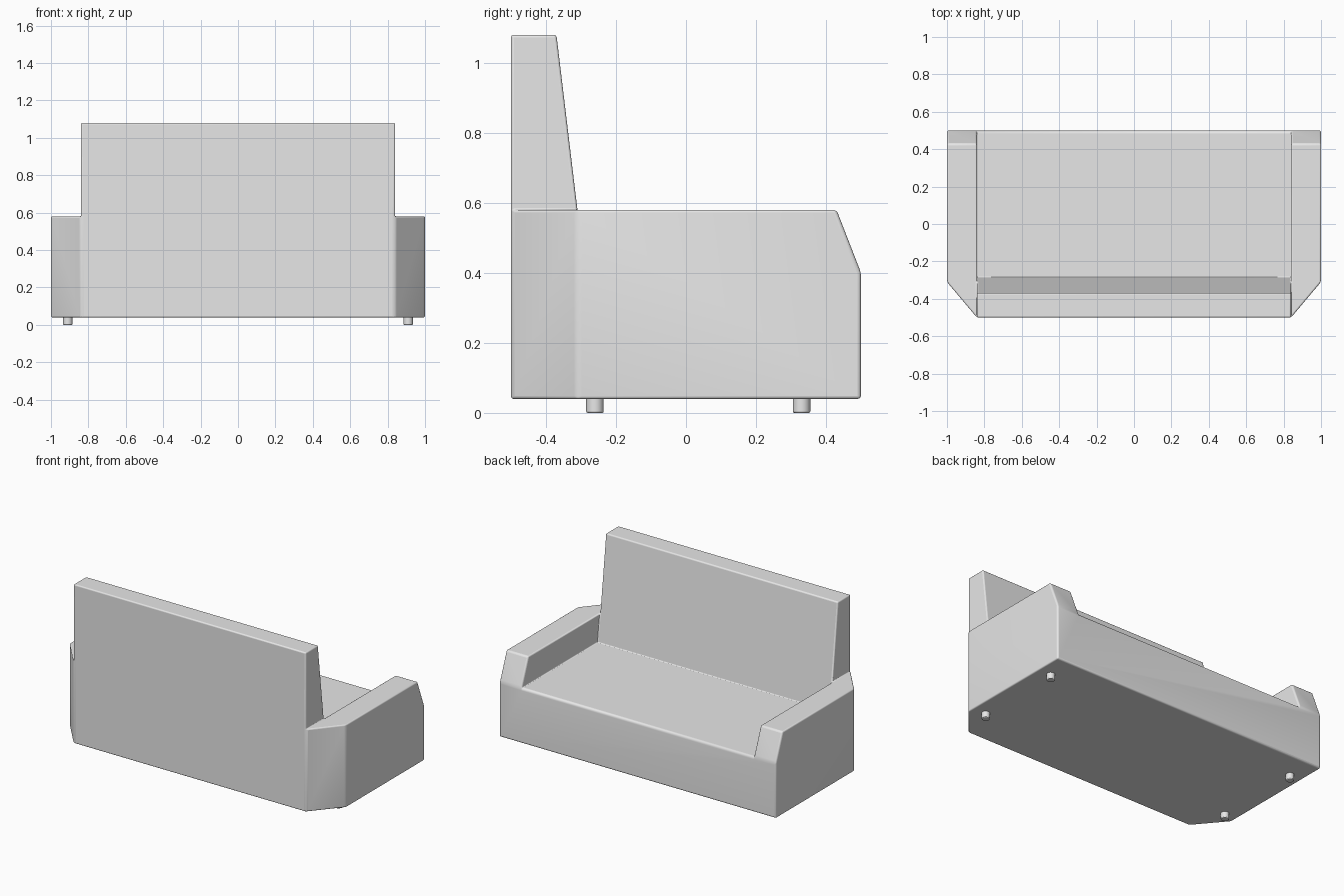
import bpy, bmesh

cube = bpy.data.objects.get("Cube")
if cube:
    bpy.data.objects.remove(cube, do_unlink=True)

grey = bpy.data.materials.new("light grey fabric")
grey.use_nodes = True
colour = (0.8, 0.8, 0.8, 1)
grey.diffuse_color = colour
grey.node_tree.nodes["Principled BSDF"].inputs["Base Color"].default_value = colour


def finish(name, bm, width, segments, weighted):
    """Turn a bmesh into a smooth-shaded object with rounded edges."""
    mesh = bpy.data.meshes.new(name)
    bm.to_mesh(mesh)
    bm.free()
    mesh.materials.append(grey)
    obj = bpy.data.objects.new(name, mesh)
    bpy.context.collection.objects.link(obj)
    mod = obj.modifiers.new("rounding", "BEVEL")
    mod.width = width
    mod.segments = segments
    mod.limit_method = "WEIGHT" if weighted else "ANGLE"
    bpy.ops.object.select_all(action="DESELECT")
    obj.select_set(True)
    bpy.context.view_layer.objects.active = obj
    bpy.ops.object.shade_smooth_by_angle(angle=0.7)
    return obj


# Cage levels: columns across, rows from backrest to seat, layers upward
XS = (-1, -0.84, 0.84, 1)
ZS = (0.04, 0.40, 0.58, 1.08)
BACKREST_FRONT = (-0.285, -0.285, -0.31, -0.37)
FRONT = (0.5, 0.5, 0.43)


def corner(i, j, k):
    if j == 2:
        y = FRONT[k]
    elif i in (0, 3):
        y = -0.31                      # cut-off rear corners of the arms
    else:
        y = BACKREST_FRONT[k] if j else -0.5
    return XS[i], y, ZS[k]


def filled(i, j, k):
    if not (0 <= i < 3 and 0 <= j < 2 and 0 <= k < 3):
        return False
    if k == 0:
        return True
    if k == 1:
        return i != 1 or j == 0
    return i == 1 and j == 0


# Upholstered body: outer skin of the filled cells
bm = bmesh.new()
verts = {}


def vert(key):
    if key not in verts:
        verts[key] = bm.verts.new(corner(*key))
    return verts[key]


for i in range(3):
    for j in range(2):
        for k in range(3):
            if not filled(i, j, k):
                continue
            for axis in range(3):
                for side in (0, 1):
                    near = [i, j, k]
                    near[axis] += 1 if side else -1
                    if filled(*near):
                        continue
                    loop = []
                    for u, v in ((0, 0), (1, 0), (1, 1), (0, 1)):
                        key = [i, j, k]
                        key[axis] += side
                        key[(axis + 1) % 3] += u
                        key[(axis + 2) % 3] += v
                        loop.append(vert(tuple(key)))
                    bm.faces.new(loop if side else loop[::-1])

bmesh.ops.remove_doubles(bm, verts=bm.verts, dist=0.001)
bmesh.ops.dissolve_limit(bm, angle_limit=0.02, verts=bm.verts, edges=bm.edges)
bmesh.ops.recalc_face_normals(bm, faces=bm.faces)

# Rounding by rule: softest on the seat front and the shallow bends
weight = bm.edges.layers.float.new("bevel_weight_edge")
for edge in bm.edges:
    if len(edge.link_faces) != 2 or edge.calc_face_angle(0) < 0.15:
        continue
    mid = (edge.verts[0].co + edge.verts[1].co) / 2
    amount = 0.5
    if mid.y > 0.4 and abs(mid.x) < 0.1 and mid.z > 0.3:
        amount = 1.0
    elif edge.calc_face_angle(0) < 1.0:
        amount = 0.8
    elif not edge.is_convex:
        amount = 0.3
    elif mid.y > 0.4:
        amount = 0.65
    edge[weight] = amount
finish("sofa_body", bm, 0.07, 4, True)

# Four short feet
for side, x in (("left", 0.91), ("right", -0.91)):
    for end, y in (("front", -0.26), ("rear", 0.33)):
        bm = bmesh.new()
        bmesh.ops.create_cone(bm, cap_ends=True, segments=16,
                              radius1=0.025, radius2=0.025, depth=0.07)
        foot = finish(f"{end}_{side}_foot", bm, 0.004, 2, False)
        foot.location = (x, y, 0.035)
